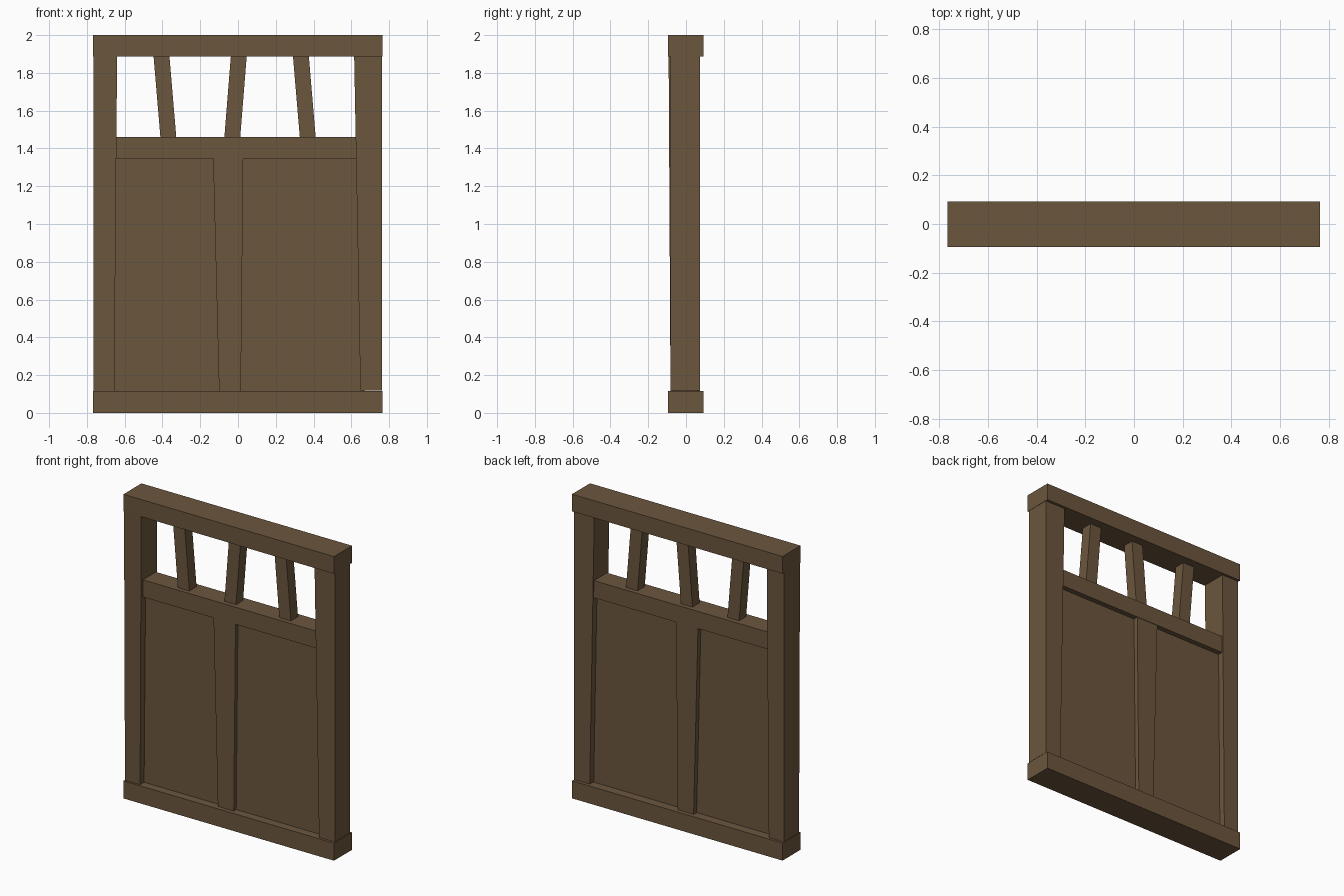
import bpy

if "Cube" in bpy.data.objects:
    bpy.data.objects.remove(bpy.data.objects["Cube"], do_unlink=True)

wood = bpy.data.materials.new("dark_brown_wood")
wood.use_nodes = True
colour = (0.147, 0.093, 0.047, 1)
wood.diffuse_color = colour
wood.node_tree.nodes["Principled BSDF"].inputs["Base Color"].default_value = colour


def beam(name, z, bottom_x, top_x, bottom_y, top_y=None):
    """Flat-sided timber from a bottom rectangle to a top rectangle."""
    verts = []
    for h, (x0, x1), (y0, y1) in ((z[0], bottom_x, bottom_y),
                                  (z[1], top_x, top_y or bottom_y)):
        verts += [(x0, y0, h), (x1, y0, h), (x1, y1, h), (x0, y1, h)]
    sides = [(i, (i + 1) % 4, (i + 1) % 4 + 4, i + 4) for i in range(4)]
    mesh = bpy.data.meshes.new(name)
    mesh.from_pydata(verts, [], [(3, 2, 1, 0), (4, 5, 6, 7)] + sides)
    mesh.materials.append(wood)
    obj = bpy.data.objects.new(name, mesh)
    bpy.context.collection.objects.link(obj)
    return obj


# Outer rails
full = (-0.767, 0.765)
beam("bottom_rail", (0, 0.115), full, full, (-0.095, 0.092))
beam("top_rail", (1.887, 2), full, full, (-0.095, 0.092))

# Side posts, slightly uneven
beam("right_post", (0.11, 1.89), (-0.765, -0.655), (-0.765, -0.64),
     (-0.082, 0.075), (-0.092, 0.075))
beam("left_post", (0.118, 1.89), (0.648, 0.763), (0.615, 0.763), (-0.083, 0.075))

# Recessed panel with middle rail and centre post
beam("panel", (0.1, 1.4), (-0.68, 0.67), (-0.68, 0.67), (-0.04, 0.033))
beam("middle_rail", (1.347, 1.46), (-0.66, 0.64), (-0.66, 0.64), (-0.068, 0.067))
beam("centre_post", (0.11, 1.36), (-0.1, 0.015), (-0.132, 0.028), (-0.066, 0.064))

# Leaning bars in the opening
for side, low, high in (("right", -0.368, -0.406),
                        ("centre", -0.031, 0.005),
                        ("left", 0.37, 0.332)):
    half = 0.042
    beam(side + "_bar", (1.45, 1.9), (low - half, low + half),
         (high - half, high + half), (-0.038, 0.036))
